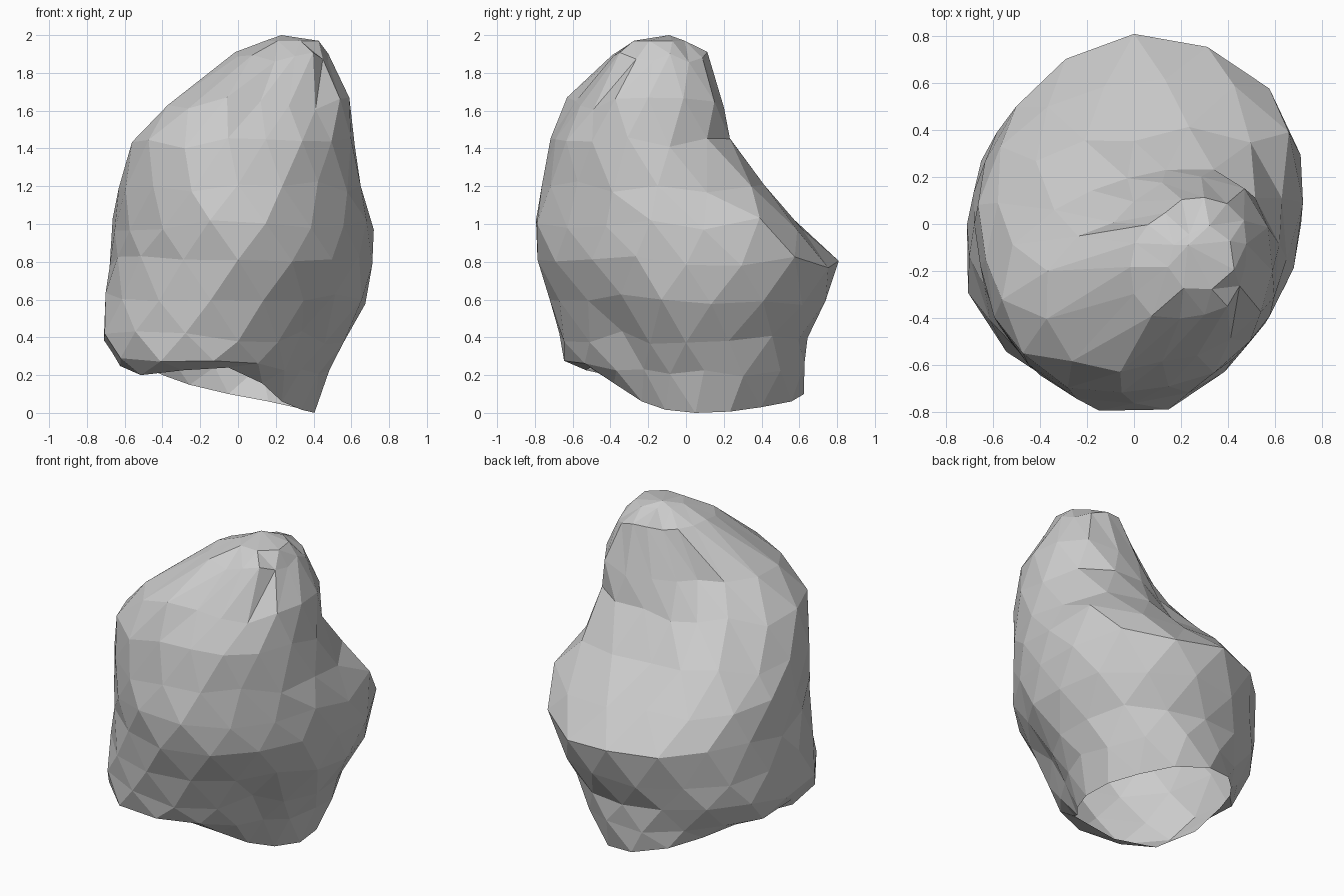
import bpy
import bmesh
import math
import random

random.seed(4)
SIDES = 16

cube = bpy.data.objects.get("Cube")
if cube:
    bpy.data.objects.remove(cube)

# Height of the broken lower rim toward E, NE, N, NW, W, SW, S, SE
rim_rise = (0, .03, .1, .2, .29, .2, .24, .06)

# Cross-sections: height, share of rim rise, centre, then the eight reaches
sections = [
    (0, 1, -.05, .05, .46, .5, .57, .5, .55, .66, .55, .4),
    (.2, .4, 0, 0, .46, .57, .64, .6, .66, .76, .6, .41),
    (.4, 0, 0, 0, .55, .64, .65, .68, .72, .77, .65, .48),
    (.6, 0, 0, 0, .68, .74, .74, .7, .71, .75, .71, .62),
    (.8, 0, 0, 0, .72, .82, .8, .7, .68, .72, .78, .7),
    (1, 0, 0, -.05, .7, .79, .64, .68, .67, .69, .76, .67),
    (1.2, 0, 0, -.15, .65, .7, .51, .6, .63, .64, .62, .6),
    (1.43, 0, .05, -.2, .57, .55, .42, .43, .61, .62, .51, .52),
    (1.64, 0, .12, -.2, .47, .49, .37, .3, .48, .54, .39, .42),
    (1.88, 0, .25, -.13, .22, .26, .24, .22, .26, .31, .27, .25),
    (1.97, 0, .27, -.13, .15, .16, .11, .1, .12, .16, .16, .17),
]


def smooth_value(values, turn):
    """Closed smooth curve through the eight values."""
    i = int(turn)
    t = turn - i
    a, b, c, d = (values[(i + k) % len(values)] for k in (-1, 0, 1, 2))
    return b + t / 2 * (c - a + t * (2*a - 5*b + 4*c - d + t * (3*b - a - 3*c + d)))


def jitter(size):
    return random.uniform(-size, size)


def make_ring(bm, index, section):
    height, rise, cx, cy, *reach = section
    # The rim and the crest keep their exact heights
    wobble = .035 if 0 < index < len(sections) - 1 else 0
    ring = []
    for k in range(SIDES):
        # Alternate rings are offset by half a step to break up the columns
        step = (k + index % 2 / 2) / SIDES
        turn = step * len(reach)
        r = smooth_value(reach, turn) + jitter(.01)
        z = height + rise * smooth_value(rim_rise, turn) + jitter(wobble)
        angle = step * math.tau
        ring.append(bm.verts.new((cx + r * math.cos(angle),
                                  cy + r * math.sin(angle), max(z, 0))))
    return ring


def bridge(bm, low, high, index):
    """Triangle strip between two staggered rings."""
    for k in range(SIDES):
        n = (k + 1) % SIDES
        if index % 2:
            bm.faces.new((low[k], low[n], high[n]))
            bm.faces.new((low[k], high[n], high[k]))
        else:
            bm.faces.new((low[k], low[n], high[k]))
            bm.faces.new((low[n], high[n], high[k]))


def cap(bm, ring, tip):
    point = bm.verts.new(tip)
    for k in range(SIDES):
        bm.faces.new((ring[k], ring[(k + 1) % SIDES], point))


# Rock shell: stacked irregular rings, open underneath, closed by a peak
bm = bmesh.new()
rings = [make_ring(bm, i, s) for i, s in enumerate(sections)]
for i in range(len(rings) - 1):
    bridge(bm, rings[i], rings[i + 1], i)
cap(bm, rings[-1], (.23, -.09, 2))

# Merge crowded corners near the peak into larger facets
bmesh.ops.remove_doubles(bm, verts=rings[-2] + rings[-1], dist=.075)

mesh = bpy.data.meshes.new("rock")
bm.to_mesh(mesh)
bm.free()
rock = bpy.data.objects.new("rock", mesh)
bpy.context.collection.objects.link(rock)

# Plain grey stone
stone = bpy.data.materials.new("grey stone")
stone.use_nodes = True
colour = (.6, .6, .6, 1)
stone.diffuse_color = colour
stone.node_tree.nodes["Principled BSDF"].inputs["Base Color"].default_value = colour
mesh.materials.append(stone)
